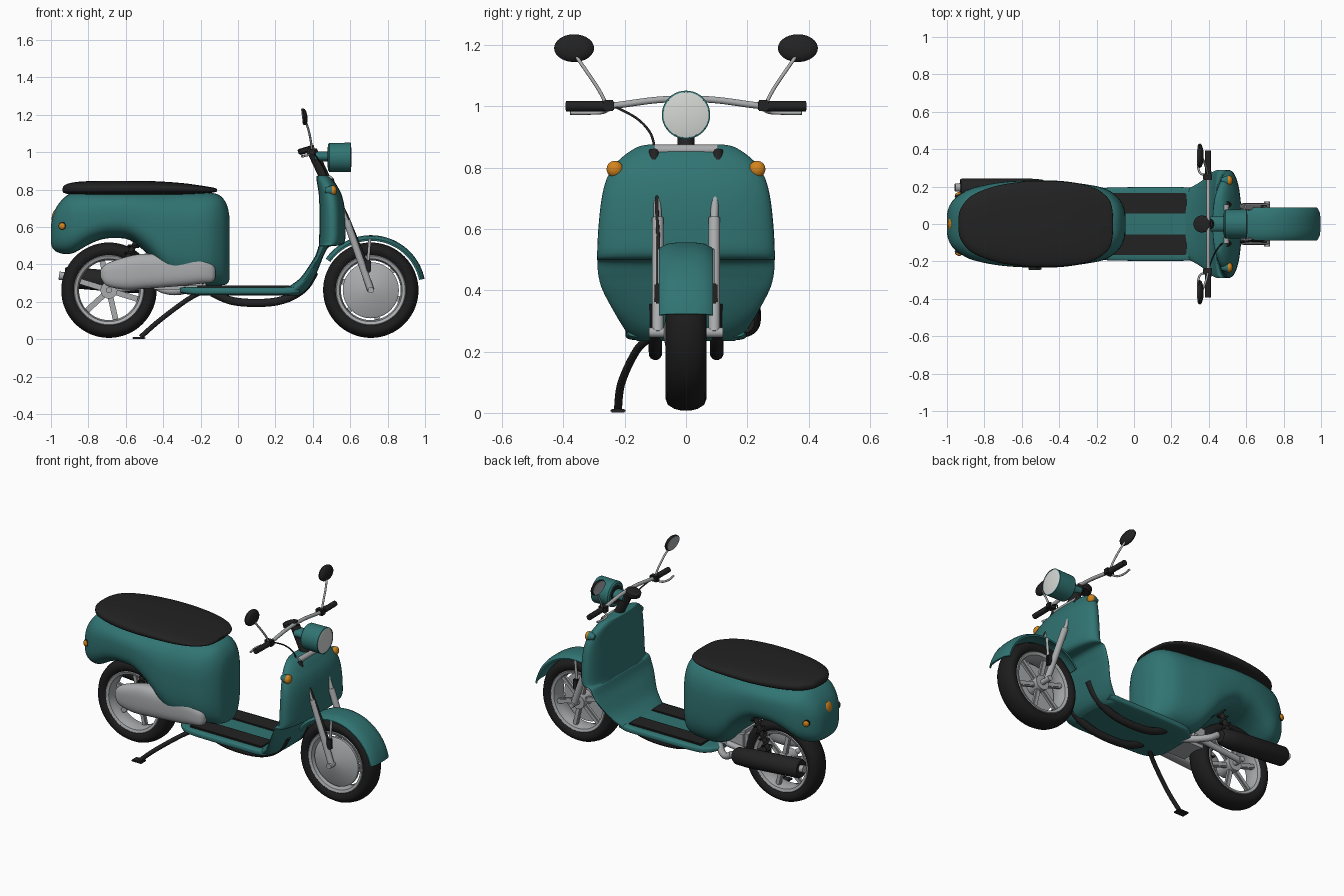
import bpy, bmesh, math
from mathutils import Vector, Matrix


def mat(name, r, g, b):
    m = bpy.data.materials.new(name)
    m.diffuse_color = (r, g, b, 1)
    return m


TEAL = mat("teal_paint", 0.03, 0.175, 0.17)
BLACK = mat("black_plastic", 0.016, 0.016, 0.016)
RUBBER = mat("tyre_rubber", 0.012, 0.012, 0.012)
METAL = mat("silver_metal", 0.4, 0.41, 0.42)
LENS = mat("headlight_glass", 0.66, 0.68, 0.66)
ORANGE = mat("orange_lens", 0.65, 0.23, 0.012)


def finish(name, bm, m, angle=40):
    bmesh.ops.remove_doubles(bm, verts=bm.verts, dist=0.00005)
    bmesh.ops.recalc_face_normals(bm, faces=bm.faces)
    me = bpy.data.meshes.new(name)
    bm.to_mesh(me)
    bm.free()
    me.materials.append(m)
    me.polygons.foreach_set("use_smooth", [True] * len(me.polygons))
    me.set_sharp_from_angle(angle=math.radians(angle))
    o = bpy.data.objects.new(name, me)
    bpy.context.collection.objects.link(o)
    return o


def loft(name, rings, m, caps=True, angle=40):
    bm = bmesh.new()
    vs = [[bm.verts.new(p) for p in r] for r in rings]
    n = len(vs[0])
    for a, b in zip(vs, vs[1:]):
        for i in range(n):
            j = (i + 1) % n
            bm.faces.new((a[i], a[j], b[j], b[i]))
    if caps:
        bm.faces.new(vs[0])
        bm.faces.new(vs[-1])
    return finish(name, bm, m, angle)


def smooth(keys, k=5, clamp=True):
    """Catmull-Rom through key tuples."""
    out = []
    for i in range(len(keys) - 1):
        p = [keys[max(0, min(len(keys) - 1, i + d))] for d in (-1, 0, 1, 2)]
        for s in range(k):
            t = s / k
            row = []
            for a, b, c, d in zip(*p):
                v = 0.5 * (2*b + (c-a)*t + (2*a-5*b+4*c-d)*t*t + (3*b-a-3*c+d)*t**3)
                row.append(min(max(v, min(b, c)), max(b, c)) if clamp else v)
            out.append(tuple(row))
    return out + [tuple(keys[-1])]


def oval(cu, cv, hu, hv, e, n=48):
    """Superellipse outline points."""
    pts = []
    for i in range(n):
        a = 2 * math.pi * i / n
        c, s = math.cos(a), math.sin(a)
        pts.append((cu + hu * math.copysign(abs(c) ** (2/e), c),
                    cv + hv * math.copysign(abs(s) ** (2/e), s)))
    return pts


def hull_x(name, keys, m, e=3, yc=0):
    """Loft along x; keys are x, bottom, top, half width."""
    return loft(name, [[(x, y, z) for y, z in oval(yc, (b + t) / 2, w, (t - b) / 2, e)]
                       for x, b, t, w in smooth(keys)], m)


def lathe(name, prof, at, axis, m, n=40, sc=(1, 1), angle=40):
    q = Vector(axis).to_track_quat('Z', 'Y')
    rings = []
    for r, h in prof:
        r = max(r, 0.000001)
        rings.append([Vector(at) + q @ Vector((sc[0] * r * math.cos(2*math.pi*i/n),
                                               sc[1] * r * math.sin(2*math.pi*i/n), h)) for i in range(n)])
    return loft(name, rings, m, False, angle)


def rod(name, a, b, r, m, n=24, r2=None):
    L = (Vector(b) - Vector(a)).length
    return lathe(name, [(0, 0), (r, 0), (r2 or r, L), (0, L)], a, Vector(b) - Vector(a), m, n)


def tube(name, pts, r, m, k=8):
    P = [Vector(p) for p in smooth(pts, k, False)]
    rings, u = [], None
    for i, p in enumerate(P):
        t = (P[min(i + 1, len(P) - 1)] - P[max(i - 1, 0)]).normalized()
        u = t.orthogonal().normalized() if u is None else (u - t * u.dot(t)).normalized()
        v = t.cross(u)
        rings.append([p + r * (u * math.cos(a) + v * math.sin(a))
                      for a in [2 * math.pi * j / 12 for j in range(12)]])
    return loft(name, rings, m)


def box(name, c, s, m, bev=0.004, rot=None):
    bm = bmesh.new()
    bmesh.ops.create_cube(bm, size=1, matrix=Matrix.Diagonal((*s, 1)))
    bmesh.ops.bevel(bm, geom=bm.edges[:], offset=bev, segments=2, affect='EDGES')
    bm.transform(Matrix.Translation(c) @ (rot or Matrix()))
    return finish(name, bm, m)


def ball(name, c, r, m, axis=(1, 0, 0), squash=1):
    return lathe(name, [(r * math.sin(math.pi*i/12), -r * squash * math.cos(math.pi*i/12))
                        for i in range(13)], c, axis, m, 24)


# wheels
for name, x in (("front", 0.71), ("rear", -0.69)):
    c = (x, 0, 0.262)
    half = [(0.18, 0.045), (0.195, 0.058), (0.215, 0.067), (0.235, 0.06), (0.249, 0.038), (0.255, 0.013)]
    lathe(name + "_tyre", half + [(r, -h) for r, h in reversed(half)], c, (0, 1, 0), RUBBER, 64, angle=60)
    rim = [(0.19, 0.05), (0.184, 0.056), (0.168, 0.05), (0.16, 0.015)]
    lathe(name + "_rim", rim + [(r, -h) for r, h in reversed(rim)] + [rim[0]], c, (0, 1, 0), METAL, 64)
    rod(name + "_hub", (x, -0.055, 0.262), (x, 0.055, 0.262), 0.045, METAL)
    rod(name + "_axle", (x, -0.12, 0.262), (x, 0.12, 0.262), 0.016, METAL)
    for i in range(6):
        R = Matrix.Rotation(i * math.pi / 3 + 0.3, 4, 'Y')
        box(name + "_spoke", Vector(c) + R @ Vector((0.105, 0.02, 0)), (0.14, 0.025, 0.03), METAL, 0.005, R)
lathe("front_drum_cover", [(0, 0.075), (0.03, 0.07), (0.14, 0.05), (0.15, 0.044), (0.15, 0.03), (0, 0.03)],
      (0.71, 0, 0.262), (0, -1, 0), METAL, 48)

# front fender
sec = [-0.088, -0.08, -0.06, -0.03, 0, 0.03, 0.06, 0.08, 0.088]
rings = []
for i in range(41):
    a = math.radians(12 + 133 * i / 40)
    pr = [(0.294 - 0.02 * abs(y / 0.088) ** 4, y) for y in sec]
    pr += [(r - 0.01, y * 0.97) for r, y in reversed(pr)]
    rings.append([(0.71 + r * math.cos(a), y, 0.262 + r * math.sin(a)) for r, y in pr])
loft("front_fender", rings, TEAL)

# leg shield, lens shaped in plan
keys = [(0.235, 0.16, 0.25, 0.33), (0.25, 0.185, 0.22, 0.36), (0.28, 0.205, 0.27, 0.385), (0.33, 0.235, 0.335, 0.41),
        (0.4, 0.272, 0.385, 0.44), (0.45, 0.286, 0.415, 0.46), (0.495, 0.289, 0.43, 0.49), (0.51, 0.29, 0.433, 0.565),
        (0.6, 0.286, 0.435, 0.575), (0.7, 0.275, 0.435, 0.57), (0.77, 0.256, 0.432, 0.555), (0.82, 0.222, 0.425, 0.53),
        (0.85, 0.187, 0.42, 0.51), (0.87, 0.15, 0.42, 0.49), (0.876, 0.11, 0.43, 0.48)]
loft("leg_shield", [[(x, y, z) for x, y in oval((a + b) / 2, 0, (b - a) / 2, w, 2.3)]
                    for z, w, a, b in smooth(keys)], TEAL)

# floorboard with mats and belly rails
hull_x("floorboard", [(-0.31, 0.25, 0.275, 0.12), (-0.27, 0.24, 0.28, 0.165), (-0.2, 0.235, 0.28, 0.19),
                      (0, 0.235, 0.28, 0.197), (0.25, 0.235, 0.28, 0.197), (0.33, 0.245, 0.29, 0.19)], TEAL, 5)
for s in (-1, 1):
    box("floor_mat", (0.03, s * 0.11, 0.28), (0.5, 0.11, 0.014), BLACK)
    tube("belly_rail", [(-0.14, s*0.1, 0.25), (-0.05, s*0.1, 0.21), (0.05, s*0.1, 0.195), (0.18, s*0.1, 0.198),
                        (0.28, s*0.1, 0.225), (0.36, s*0.1, 0.28), (0.41, s*0.1, 0.36)], 0.022, BLACK)

# rear body and seat
hull_x("rear_body", [(-1.0, 0.51, 0.61, 0.05), (-0.99, 0.485, 0.66, 0.09), (-0.965, 0.465, 0.715, 0.13),
                     (-0.92, 0.455, 0.765, 0.165), (-0.87, 0.465, 0.785, 0.19), (-0.78, 0.515, 0.79, 0.212),
                     (-0.69, 0.54, 0.79, 0.225), (-0.58, 0.53, 0.79, 0.232), (-0.48, 0.45, 0.79, 0.233),
                     (-0.39, 0.34, 0.79, 0.23), (-0.31, 0.292, 0.79, 0.22), (-0.17, 0.285, 0.785, 0.195),
                     (-0.1, 0.287, 0.77, 0.155), (-0.06, 0.295, 0.72, 0.105), (-0.045, 0.32, 0.65, 0.05)], TEAL, 3)
hull_x("seat", [(-0.938, 0.79, 0.805, 0.04), (-0.925, 0.78, 0.825, 0.085), (-0.87, 0.77, 0.84, 0.15),
                (-0.75, 0.765, 0.847, 0.2), (-0.6, 0.765, 0.847, 0.226), (-0.45, 0.768, 0.845, 0.23),
                (-0.3, 0.772, 0.835, 0.217), (-0.2, 0.778, 0.822, 0.187), (-0.14, 0.783, 0.812, 0.14),
                (-0.12, 0.787, 0.807, 0.1), (-0.113, 0.79, 0.803, 0.05)], BLACK, 2.6)

# engine cover, swing arm, exhaust
hull_x("engine_cover", [(-0.735, 0.33, 0.37, 0.015), (-0.7, 0.285, 0.405, 0.035), (-0.6, 0.265, 0.44, 0.05),
                        (-0.5, 0.27, 0.457, 0.055), (-0.3, 0.285, 0.457, 0.055), (-0.2, 0.297, 0.44, 0.05),
                        (-0.14, 0.305, 0.405, 0.035), (-0.12, 0.33, 0.375, 0.015)], METAL, 2.8, -0.15)
box("engine_block", (-0.32, -0.02, 0.33), (0.3, 0.2, 0.13), METAL, 0.02)
rod("swing_arm", (-0.69, 0.095, 0.262), (-0.35, 0.09, 0.3), 0.018, METAL)
lathe("muffler", [(0, 0), (0.035, 0), (0.05, 0.02), (0.056, 0.1), (0.056, 0.45), (0.05, 0.46), (0, 0.46)],
      (-0.47, 0.188, 0.295), (-1, 0, 0.08), BLACK)
rod("muffler_tip", (-0.92, 0.195, 0.335), (-0.957, 0.195, 0.34), 0.022, METAL)
tube("exhaust_pipe", [(-0.45, 0.188, 0.295), (-0.4, 0.175, 0.265), (-0.33, 0.12, 0.255), (-0.25, 0.03, 0.27)], 0.02, METAL)
box("muffler_bracket", (-0.62, 0.12, 0.33), (0.06, 0.08, 0.04), BLACK)

# rear shocks with springs
for s in (-1, 1):
    a, b = Vector((-0.64, s * 0.1, 0.34)), Vector((-0.53, s * 0.1, 0.55))
    rod("shock_rod", a, b, 0.014, BLACK)
    d = (b - a).normalized()
    u, v = Vector((0, 1, 0)), d.cross(Vector((0, 1, 0)))
    tube("shock_spring", [a + (b - a) * (i / 48) + 0.025 * (u * math.cos(i * math.pi / 4) + v * math.sin(i * math.pi / 4))
                          for i in range(49)], 0.006, BLACK, 2)

# side stand
tube("side_stand", [(-0.2, -0.11, 0.25), (-0.28, -0.16, 0.205), (-0.42, -0.21, 0.1), (-0.52, -0.222, 0.012)], 0.013, BLACK)
box("stand_foot", (-0.53, -0.222, 0.007), (0.07, 0.05, 0.012), BLACK)

# fork, yoke and steering stem
for s in (-1, 1):
    rod("fork_leg", (0.71, s * 0.092, 0.262), (0.58, s * 0.092, 0.635), 0.019, METAL)
    rod("fork_tube", (0.58, s * 0.092, 0.635), (0.497, s * 0.1, 0.85), 0.013, METAL)
    rod("fork_cap", (0.505, s * 0.103, 0.82), (0.492, s * 0.103, 0.855), 0.019, BLACK)
    box("fender_bracket", (0.695, s * 0.09, 0.39), (0.03, 0.025, 0.065), BLACK)
    rod("fender_stay", (0.695, s * 0.085, 0.41), (0.705, s * 0.085, 0.535), 0.008, METAL)
rod("fork_yoke", (0.49, -0.105, 0.857), (0.49, 0.105, 0.857), 0.018, METAL)
rod("steering_stem", (0.475, 0, 0.84), (0.395, 0, 1.01), 0.028, BLACK)
lathe("gauge", [(0, 0), (0.035, 0), (0.045, 0.01), (0.045, 0.03), (0.038, 0.034), (0, 0.03)],
      (0.37, 0, 0.995), (-0.3, 0, 1), BLACK)
tube("fork_cable", [(0.5, -0.09, 0.82), (0.575, -0.095, 0.68), (0.63, -0.09, 0.55), (0.69, -0.09, 0.4)], 0.006, BLACK)
tube("brake_cable", [(0.4, -0.235, 1.0), (0.43, -0.16, 0.96), (0.46, -0.115, 0.91), (0.48, -0.1, 0.85)], 0.004, BLACK)

# headlight
lathe("headlight_shell", [(0.03, 0.0), (0.068, 0.0), (0.077, 0.008), (0.079, 0.122), (0.074, 0.124), (0.07, 0.02), (0.03, 0.01)],
      (0.48, 0, 0.972), (1, 0, 0), TEAL)
lathe("headlight_lens", [(0.074, 0), (0.074, 0.004), (0.05, 0.009), (0, 0.011)], (0.597, 0, 0.972), (1, 0, 0), LENS)
lathe("headlight_back", [(0.055, 0), (0.055, 0.004), (0, 0.004)], (0.482, 0, 0.972), (-1, 0, 0), BLACK)
lathe("headlight_bracket", [(0, 0), (0.027, 0), (0.027, 0.075), (0, 0.075)], (0.41, 0, 0.977), (1, 0, 0), TEAL, sc=(1.5, 1))

# handlebar, grips, levers, mirrors
tube("handlebar", [(0.397, y, z) for y, z in ((-0.27, 1.0), (-0.22, 1.004), (-0.1, 1.02), (0, 1.024),
                                              (0.1, 1.02), (0.22, 1.004), (0.27, 1.0))], 0.011, METAL)
for s in (-1, 1):
    rod("grip", (0.397, s * 0.25, 1.0), (0.395, s * 0.392, 1.0), 0.0165, BLACK)
    box("switch_box", (0.393, s * 0.252, 1.002), (0.05, 0.035, 0.036), BLACK)
    tube("brake_lever", [(0.38, s*0.26, 0.985), (0.352, s*0.275, 0.98), (0.342, s*0.32, 0.978), (0.35, s*0.378, 0.978)], 0.006, METAL)
    tube("mirror_stem", [(0.395, s*0.262, 1.01), (0.39, s*0.285, 1.055), (0.378, s*0.325, 1.115), (0.362, s*0.36, 1.165)], 0.006, METAL)
    lathe("mirror", [(0, 0.014), (0.035, 0.012), (0.058, 0.005), (0.065, -0.004), (0.063, -0.012), (0, -0.012)],
          (0.357, s * 0.365, 1.19), (1, 0, 0.12), BLACK, sc=(1, 0.7))
    lathe("mirror_glass", [(0, 0), (0.057, 0), (0.057, 0.003), (0, 0.003)],
          (0.345, s * 0.365, 1.189), (-1, 0, -0.12), METAL, sc=(1, 0.7))
    # indicators
    lathe("front_indicator_housing", [(0, 0), (0.014, 0.0), (0.026, 0.03), (0.026, 0.045), (0, 0.045)],
          (0.465, s * 0.232, 0.795), (1, 0, 0), TEAL)
    ball("front_indicator", (0.508, s * 0.232, 0.795), 0.027, ORANGE, squash=0.75)
    rod("rear_indicator_housing", (-0.925, s * 0.12, 0.605), (-0.94, s * 0.158, 0.605), 0.021, BLACK)
    ball("rear_indicator", (-0.941, s * 0.16, 0.605), 0.018, ORANGE, (-0.4, s, 0), 0.5)

# tail light
lathe("tail_light_housing", [(0, 0), (0.043, 0), (0.043, 0.035), (0, 0.035)], (-0.945, 0, 0.65), (-1, 0, 0.15), BLACK)
ball("tail_light", (-0.978, 0, 0.655), 0.039, ORANGE, (-1, 0, 0.15), 0.45)
